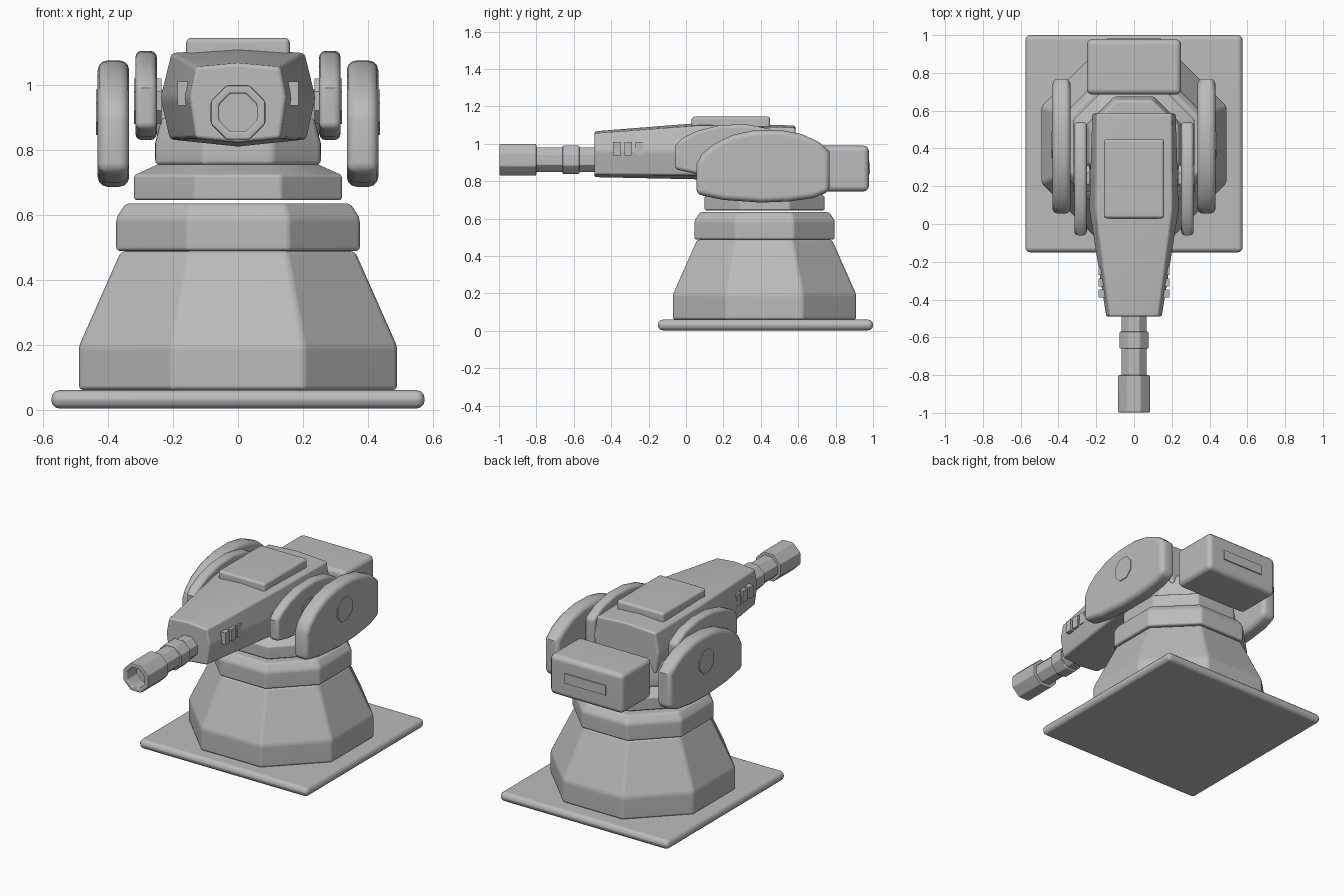
import bpy
import bmesh
import math
from mathutils import Vector

default = bpy.data.objects.get("Cube")
if default:
    bpy.data.objects.remove(default, do_unlink=True)

GREY = (0.5, 0.5, 0.5, 1)
metal = bpy.data.materials.new("plain grey")
metal.use_nodes = True
metal.diffuse_color = GREY
metal.node_tree.nodes["Principled BSDF"].inputs["Base Color"].default_value = GREY

CY = 0.42      # turret axis
BARREL_Z = 0.915


def loft(name, rings, bevel=0.0, angle=20, segments=3):
    """Skin a list of point rings, cap both ends and round the hard edges."""
    bm = bmesh.new()
    loops = [[bm.verts.new(p) for p in ring] for ring in rings]
    n = len(loops[0])
    for a, b in zip(loops, loops[1:]):
        for i in range(n):
            j = (i + 1) % n
            bm.faces.new((a[i], a[j], b[j], b[i]))
    bm.faces.new(loops[0])
    bm.faces.new(loops[-1])
    bmesh.ops.recalc_face_normals(bm, faces=bm.faces)
    if bevel:
        hard = [e for e in bm.edges if e.calc_face_angle(0) > math.radians(angle)]
        bmesh.ops.bevel(bm, geom=hard, offset=bevel, segments=segments,
                        profile=0.5, affect='EDGES', clamp_overlap=True)
    mesh = bpy.data.meshes.new(name)
    bm.to_mesh(mesh)
    bm.free()
    mesh.materials.append(metal)
    obj = bpy.data.objects.new(name, mesh)
    bpy.context.collection.objects.link(obj)
    bpy.ops.object.select_all(action='DESELECT')
    obj.select_set(True)
    bpy.context.view_layer.objects.active = obj
    bpy.ops.object.shade_smooth_by_angle(angle=math.radians(40))
    flat = obj.modifiers.new("flat faces", 'WEIGHTED_NORMAL')
    flat.keep_sharp = True
    return obj


def octagon(apothem, place):
    r = apothem / math.cos(math.pi / 8)
    angles = [math.pi / 8 + i * math.pi / 4 for i in range(8)]
    return [place(r * math.cos(a), r * math.sin(a)) for a in angles]


def tower(name, profile, bevel):
    """Upright octagonal part from (apothem, height) pairs."""
    return loft(name, [octagon(r, lambda u, v: Vector((u, CY + v, z)))
                       for r, z in profile], bevel)


def tube(name, profile, bevel):
    """Octagonal barrel part from (apothem, y) pairs."""
    return loft(name, [octagon(r, lambda u, v: Vector((u, y, BARREL_Z + v)))
                       for r, y in profile], bevel, segments=2)


def box(name, x, y, z, bevel=0.0):
    rings = [[(x[0], y[0], h), (x[1], y[0], h), (x[1], y[1], h), (x[0], y[1], h)]
             for h in z]
    return loft(name, rings, bevel)


def slab(name, side, x, outline, bevel):
    """Plate with a (y, z) outline, spanning x on one side."""
    return loft(name, [[(side * d, y, z) for y, z in outline] for d in x],
                bevel, angle=50)


# Pedestal
box("base_plate", (-0.575, 0.575), (-0.15, 1.0), (0.003, 0.06), 0.026)
tower("pedestal", [(0.49, 0.06), (0.49, 0.195), (0.36, 0.488)], 0.014)
tower("collar", [(0.375, 0.488), (0.375, 0.59), (0.345, 0.635)], 0.012)
tower("turntable", [(0.32, 0.645), (0.32, 0.722), (0.24, 0.758)], 0.008)
tower("neck", [(0.255, 0.752), (0.255, 0.82), (0.235, 0.9)], 0.015)


# Gun housing with a ridged eight-point section
def section(y, widths, heights):
    top, middle, bottom = widths
    peak, z_top, z_mid, z_bottom, keel = heights
    right = [(top, z_top), (middle, z_mid), (bottom, z_bottom)]
    ring = [(0, peak)] + right + [(0, keel)] + [(-x, z) for x, z in reversed(right)]
    return [(x, y, z) for x, z in ring]


loft("gun_housing", [
    section(-0.49, (0.13, 0.148, 0.13), (1.067, 1.055, 0.96, 0.835, 0.822)),
    section(0.08, (0.205, 0.238, 0.21), (1.112, 1.098, 0.96, 0.832, 0.81)),
    section(0.585, (0.2, 0.222, 0.2), (1.098, 1.086, 0.96, 0.835, 0.815)),
], 0.012)
box("top_hatch", (-0.16, 0.16), (0.03, 0.45), (1.06, 1.145), 0.016)

# Barrel
tube("barrel", [(0.066, -0.82), (0.066, -0.47)], 0.003)
tube("barrel_ring", [(0.076, -0.66), (0.076, -0.57)], 0.006)
tube("muzzle", [(0.062, -0.9), (0.058, -0.998), (0.084, -0.998), (0.084, -0.8)], 0.006)

# Rear counterweight
box("counterweight", (-0.25, 0.25), (0.685, 0.978), (0.745, 0.99), 0.03)
box("counterweight_panel", (-0.14, 0.14), (0.97, 0.985), (0.84, 0.9))

# Side armour, hubs and vents, mirrored
OUTER = [(0.055, 0.73), (0.055, 0.89), (0.085, 0.945), (0.15, 1.0), (0.25, 1.048),
         (0.36, 1.072), (0.5, 1.075), (0.62, 1.052), (0.71, 1.01), (0.768, 0.96),
         (0.768, 0.745), (0.68, 0.71), (0.55, 0.692), (0.4, 0.686), (0.2, 0.7)]
INNER = [(-0.06, 0.865), (-0.06, 0.99), (-0.02, 1.03), (0.06, 1.07), (0.18, 1.1),
         (0.32, 1.105), (0.45, 1.08), (0.54, 1.03), (0.54, 0.87), (0.4, 0.835),
         (0.2, 0.83), (0.05, 0.84)]
for side, label in ((1, "left"), (-1, "right")):
    slab(label + "_outer_armour", side, (0.335, 0.432), OUTER, 0.03)
    slab(label + "_inner_armour", side, (0.25, 0.316), INNER, 0.02)
    hub = octagon(0.07, lambda u, v: (CY + u, BARREL_Z + v))
    slab(label + "_outer_hub", side, (0.42, 0.437), hub, 0.0)
    small_hub = octagon(0.07, lambda u, v: (0.24 + u, 0.95 + v))
    slab(label + "_inner_hub", side, (0.236, 0.321), small_hub, 0.0)
    for i in range(3):
        y = -0.39 + i * 0.06
        box(f"{label}_vent_{i + 1}", sorted((side * 0.12, side * 0.187)),
            (y, y + 0.042), (0.937, 1.01))
